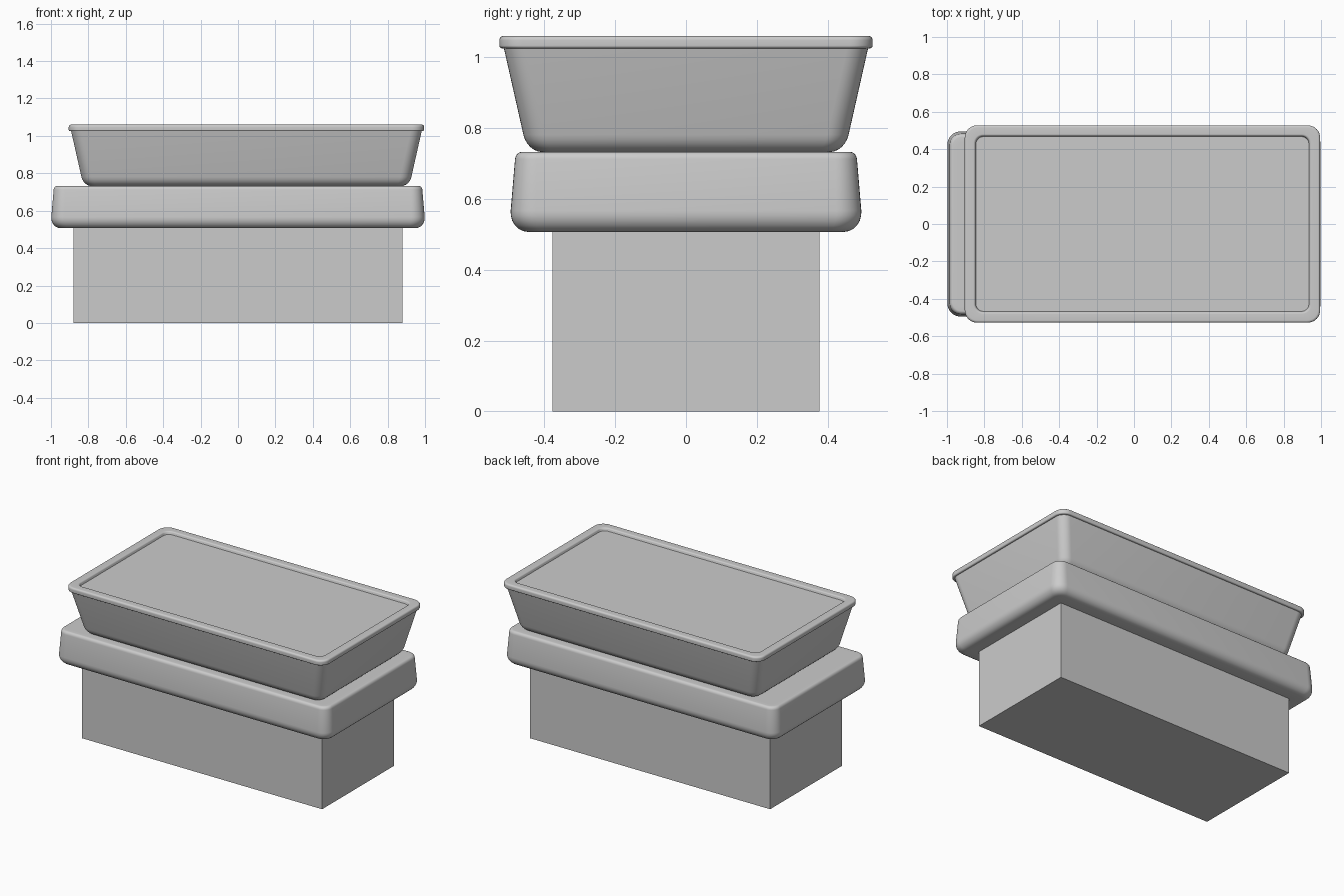
import bpy, bmesh
from math import cos, sin, pi, radians
from mathutils import Vector

cube = bpy.data.objects.get("Cube")
if cube:
    bpy.data.objects.remove(cube, do_unlink=True)

# Single grey finish
GREY = (0.6, 0.6, 0.6, 1)
grey = bpy.data.materials.new("plain_grey")
grey.use_nodes = True
grey.diffuse_color = GREY
grey.node_tree.nodes["Principled BSDF"].inputs["Base Color"].default_value = GREY


def add_object(name, bm):
    bmesh.ops.recalc_face_normals(bm, faces=bm.faces)
    mesh = bpy.data.meshes.new(name)
    bm.to_mesh(mesh)
    bm.free()
    mesh.materials.append(grey)
    obj = bpy.data.objects.new(name, mesh)
    bpy.context.collection.objects.link(obj)
    return obj


def fillet(corners, steps=6):
    """Round each (half depth, height, plan radius, cut) corner with an arc."""
    pts = [Vector(c[:3]) for c in corners]
    path = [pts[0]]
    for i in range(1, len(pts) - 1):
        p, cut = pts[i], corners[i][3]
        if not cut:
            path.append(p)
            continue
        u, v = (pts[i - 1] - p).normalized(), (pts[i + 1] - p).normalized()
        a, b = p + u * cut, p + v * cut
        w = ((1 - u.dot(v)) / 2) ** 0.5
        for k in range(steps + 1):
            t = k / steps
            k0, k1, k2 = (1 - t) ** 2, 2 * w * t * (1 - t), t * t
            path.append((a * k0 + p * k1 + b * k2) / (k0 + k1 + k2))
    return path + [pts[-1]]


def rounded_loft(name, corners, extra_x, centre_x=0, segs=8):
    """Stack rounded rectangles along a filleted profile and cap both ends."""
    bm = bmesh.new()
    rings = []
    for hy, z, r in fillet(corners):
        ring = []
        for q, (sx, sy) in enumerate([(1, 1), (-1, 1), (-1, -1), (1, -1)]):
            for k in range(segs + 1):
                a = (q + k / segs) * pi / 2
                x = centre_x + sx * (hy + extra_x - r) + r * cos(a)
                ring.append(bm.verts.new((x, sy * (hy - r) + r * sin(a), z)))
        rings.append(ring)
    for low, high in zip(rings, rings[1:]):
        for i in range(len(low)):
            j = (i + 1) % len(low)
            bm.faces.new((low[i], low[j], high[j], high[i]))
    bm.faces.new(rings[0][::-1])
    bm.faces.new(rings[-1])
    obj = add_object(name, bm)
    bpy.ops.object.select_all(action='DESELECT')
    obj.select_set(True)
    bpy.context.view_layer.objects.active = obj
    bpy.ops.object.shade_smooth_by_angle(angle=radians(30))
    return obj


# Square-edged base block
bm = bmesh.new()
bmesh.ops.create_cube(bm, size=1)
bmesh.ops.scale(bm, vec=(1.76, 0.754, 0.507), verts=bm.verts)
bmesh.ops.translate(bm, vec=(0, 0, 0.2535), verts=bm.verts)
add_object("base_block", bm)

# Cushion-like slab, narrowing slightly upwards
rounded_loft("middle_slab", [
    (0.40, 0.507, 0.02, 0),
    (0.50, 0.507, 0.075, 0.06),
    (0.481, 0.732, 0.06, 0.02),
    (0.44, 0.732, 0.03, 0),
], extra_x=0.503)

# Flared tray, shifted to the left, with a lip and a shallow recess on top
rounded_loft("top_tray", [
    (0.38, 0.732, 0.02, 0),
    (0.448, 0.732, 0.06, 0.05),
    (0.514, 1.025, 0.06, 0),
    (0.527, 1.025, 0.065, 0.008),
    (0.527, 1.06, 0.065, 0.012),
    (0.473, 1.06, 0.045, 0.008),
    (0.467, 1.042, 0.04, 0),
    (0.45, 1.042, 0.03, 0),
], extra_x=0.423, centre_x=0.045)
